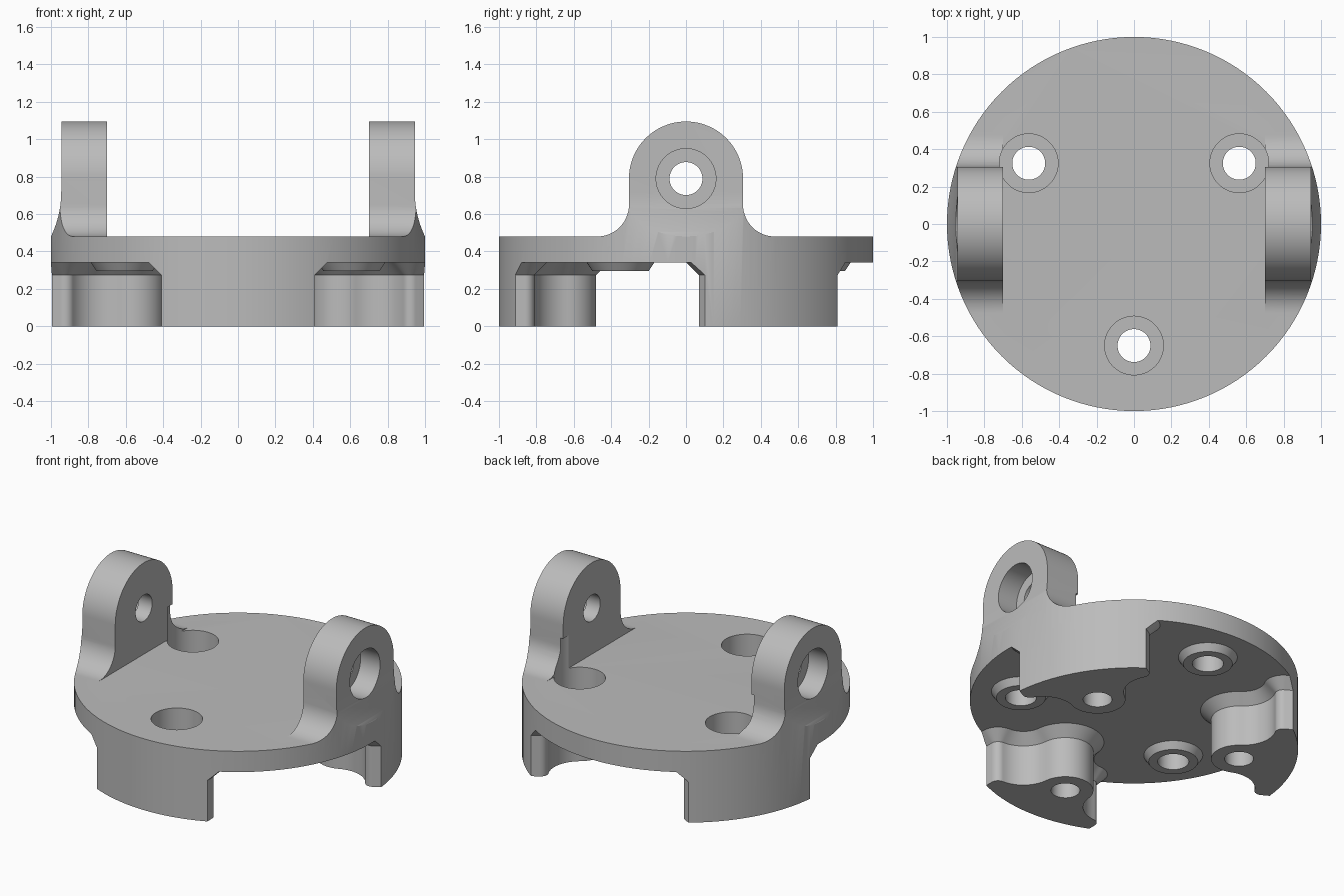
import bpy, bmesh
from math import pi, sin, cos, sqrt, atan2, radians
from mathutils import Matrix, Vector

if "Cube" in bpy.data.objects:
    bpy.data.objects.remove(bpy.data.objects["Cube"], do_unlink=True)

grey = bpy.data.materials.new("plain_grey")
grey.use_nodes = True
grey.diffuse_color = (0.5, 0.5, 0.5, 1)
grey.node_tree.nodes["Principled BSDF"].inputs["Base Color"].default_value = (0.5, 0.5, 0.5, 1)


def loft(name, rings, matrix=Matrix()):
    """Solid through matching rings of points, capped at both ends."""
    bm = bmesh.new()
    loops = [[bm.verts.new(matrix @ Vector(p)) for p in ring] for ring in rings]
    n = len(loops[0])
    for a, b in zip(loops, loops[1:]):
        for i in range(n):
            j = (i + 1) % n
            bm.faces.new((a[i], a[j], b[j], b[i]))
    bm.faces.new(loops[0])
    bm.faces.new(loops[-1])
    bmesh.ops.recalc_face_normals(bm, faces=bm.faces)
    mesh = bpy.data.meshes.new(name)
    bm.to_mesh(mesh)
    bm.free()
    mesh.materials.append(grey)
    obj = bpy.data.objects.new(name, mesh)
    bpy.context.collection.objects.link(obj)
    return obj


def turned(name, profile, matrix=Matrix(), n=64):
    """Round solid from (radius, height) pairs."""
    return loft(name, [[(r * cos(2 * pi * i / n), r * sin(2 * pi * i / n), z)
                        for i in range(n)] for r, z in profile], matrix)


def arc(cx, cy, r, a0, a1, n=14):
    return [(cx + r * cos(a0 + (a1 - a0) * i / n), cy + r * sin(a0 + (a1 - a0) * i / n))
            for i in range(n + 1)]


def combine(body, part, operation):
    mod = body.modifiers.new("combine", 'BOOLEAN')
    mod.operation, mod.object, mod.solver = operation, part, 'EXACT'
    bpy.context.view_layer.objects.active = body
    bpy.ops.object.modifier_apply(modifier=mod.name)
    bpy.data.objects.remove(part, do_unlink=True)


def spin(degrees):
    return Matrix.Rotation(radians(degrees), 4, 'Z')


def foot_outline(grow):
    """Bell outline: lobe round the screw hole, hollow flank, rounded tip."""
    lobe, tip, r1, r2, rf = Vector((0, -0.65)), Vector((0.36, -0.86)), 0.17, 0.05, 0.2
    along = tip - lobe
    d = along.length
    along.normalize()
    t = (d * d + (r1 + rf) ** 2 - (r2 + rf) ** 2) / (2 * d)
    hollow = lobe + along * t + Vector((-along.y, along.x)) * sqrt((r1 + rf) ** 2 - t * t)
    a_lobe = atan2(hollow.y - lobe.y, hollow.x - lobe.x)
    a_tip = atan2(hollow.y - tip.y, hollow.x - tip.x)
    half = arc(*lobe, r1 + grow, pi / 2, a_lobe)
    half += arc(*hollow, rf - grow, a_lobe + pi, a_tip + pi)[1:]
    half += arc(*tip, r2 + grow, a_tip, 0)[1:]
    half.append((tip.x + r2 + grow, -1.15))
    return half + [(-x, y) for x, y in reversed(half[1:])]


# Plate, oversized until it is trimmed round
body = turned("bracket_body", [(1.2, 0.34), (1.2, 0.48)], n=128)

# Three feet flaring into the plate
for k in range(3):
    levels = [(0, 0), (0.275, 0), (0.34, 0.065), (0.4, 0.065)]
    rings = [[(x, y, z) for x, y in foot_outline(g)] for z, g in levels]
    combine(body, loft("foot", rings, spin(120 * k)), 'UNION')

# Two lugs with rounded tops and filleted roots
side = arc(0, 0.79, 0.305, pi / 2, 0, 24) + arc(0.475, 0.65, 0.17, pi, 1.5 * pi) + [(0.475, 0.42)]
lug = side + [(-y, z) for y, z in reversed(side[1:])]
for s in (1, -1):
    rings = [[(s * x, y, z) for y, z in lug] for x in (0.7, 1.2)]
    combine(body, loft("lug", rings), 'UNION')

# Conical bosses under the plate
for k in range(3):
    place = spin(90 + 120 * k) @ Matrix.Translation((0.7, 0, 0))
    combine(body, turned("boss", [(0.15, 0.295), (0.18, 0.34), (0.18, 0.4)], place), 'UNION')

# Round rim
combine(body, turned("rim_trim", [(1, -0.2), (1, 1.3)], n=128), 'INTERSECT')

# Swept outer faces and stepped pivot holes of the lugs
sweep = [(1.495 - 0.55 * cos(t * 0.04), 0.72 - 0.55 * sin(t * 0.04)) for t in range(13)]
sweep = [(0.945, 1.4)] + sweep + [(1.4, 0.46), (1.4, 1.4)]
for s in (1, -1):
    rings = [[(s * x, y, z) for x, z in sweep] for y in (-0.7, 0.7)]
    combine(body, loft("outer_cut", rings), 'DIFFERENCE')
    place = Matrix.Translation((0, 0, 0.79)) @ Matrix.Rotation(s * pi / 2, 4, 'Y')
    step = [(0.088, 0.5), (0.088, 0.8), (0.16, 0.8), (0.16, 1.2)]
    combine(body, turned("pivot_cut", step, place), 'DIFFERENCE')

# Counterbored screw holes through the feet, blind holes in the bosses
for k in range(3):
    place = spin(-90 + 120 * k) @ Matrix.Translation((0.65, 0, 0))
    step = [(0.088, -0.1), (0.088, 0.25), (0.157, 0.25), (0.157, 0.7)]
    combine(body, turned("screw_cut", step, place), 'DIFFERENCE')
    place = spin(90 + 120 * k) @ Matrix.Translation((0.7, 0, 0))
    combine(body, turned("boss_cut", [(0.095, 0.2), (0.095, 0.43)], place), 'DIFFERENCE')

# Smooth curves, crisp edges
bpy.ops.object.select_all(action='DESELECT')
body.select_set(True)
bpy.context.view_layer.objects.active = body
bpy.ops.object.shade_smooth_by_angle(angle=radians(25))
